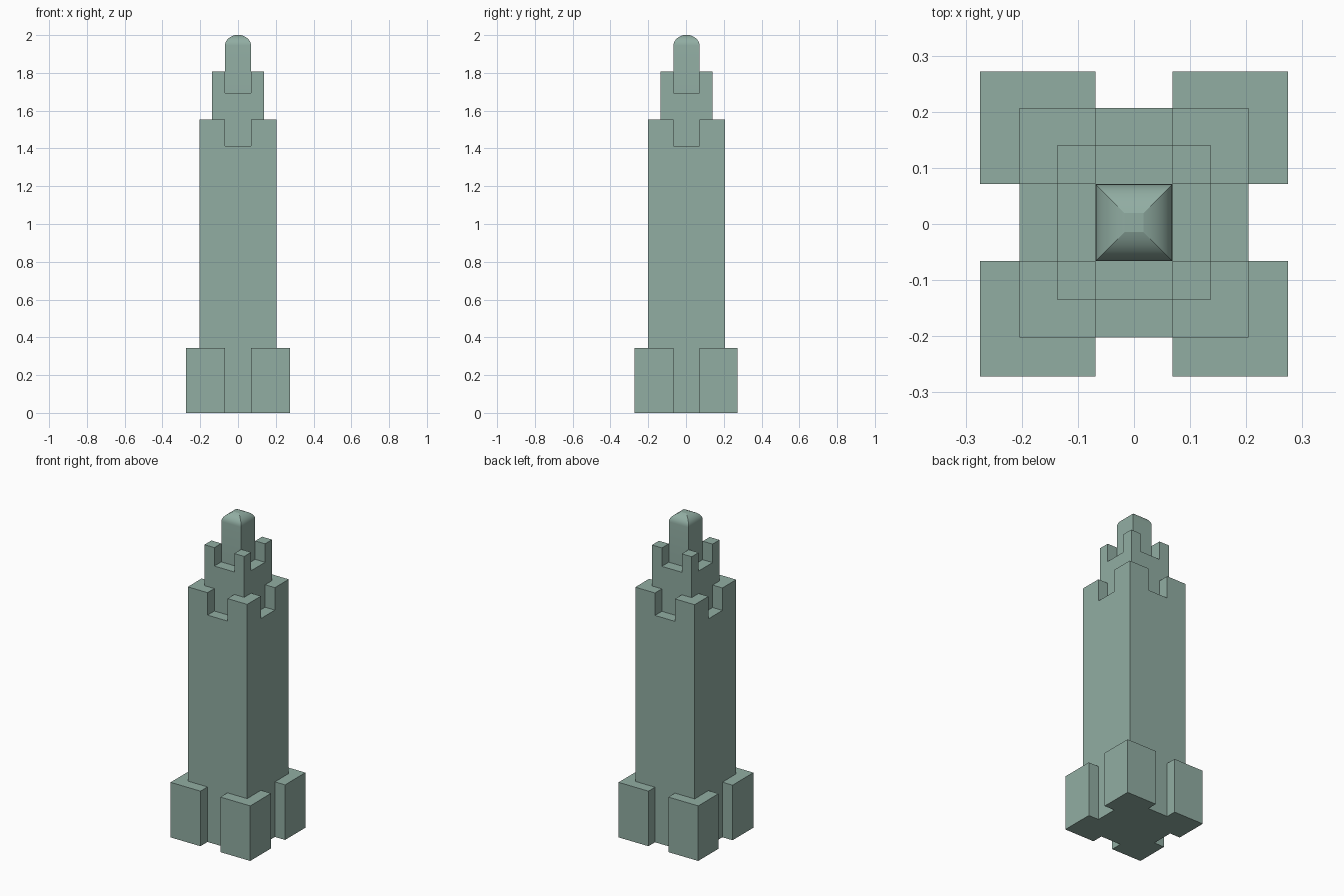
import bpy, bmesh, math

if "Cube" in bpy.data.objects:
    bpy.data.objects.remove(bpy.data.objects["Cube"])

G = 0.0688      # half width of every notch
BODY = 0.2045   # half width of the main shaft
UPPER = 0.137   # half width of the upper stage
CY = 0.0025     # slight y offset of the shaft

stone = bpy.data.materials.new("grey_green_stone")
stone.diffuse_color = (0.285, 0.42, 0.365, 1)
stone.use_nodes = True
stone.node_tree.nodes["Principled BSDF"].inputs["Base Color"].default_value = stone.diffuse_color


def finish(bm, name):
    bmesh.ops.recalc_face_normals(bm, faces=bm.faces)
    me = bpy.data.meshes.new(name)
    bm.to_mesh(me)
    bm.free()
    me.materials.append(stone)
    ob = bpy.data.objects.new(name, me)
    bpy.context.collection.objects.link(ob)
    return ob


def ring(bm, h, z):
    return [bm.verts.new((x * h, y * h + CY, z))
            for x, y in ((-1, -1), (1, -1), (1, 1), (-1, 1))]


def stack(bm, profile):
    """Square rings joined into a closed column."""
    rings = [ring(bm, h, z) for h, z in profile]
    bm.faces.new(rings[0][::-1])
    for a, b in zip(rings, rings[1:]):
        for i in range(4):
            j = (i + 1) % 4
            bm.faces.new((a[i], a[j], b[j], b[i])).smooth = True
    bm.faces.new(rings[-1])


def notched_tier(name, half, z0, z_notch, z_top):
    """Square block with raised corners."""
    bm = bmesh.new()
    stack(bm, [(half, z0), (half, z_notch)])
    for axis in ((1, 0, 0), (0, 1, 0)):
        for s in (-G, G):
            co = [c * s for c in axis]
            co[1] += CY
            bmesh.ops.bisect_plane(bm, geom=bm.verts[:] + bm.edges[:] + bm.faces[:],
                                   plane_co=co, plane_no=axis)
    bm.normal_update()
    corners = []
    for f in bm.faces:
        f.smooth = False
        c = f.calc_center_median()
        if f.normal.z > 0.9 and abs(c.x) > G and abs(c.y - CY) > G:
            corners.append(f)
    up = bmesh.ops.extrude_discrete_faces(bm, faces=corners)["faces"]
    for f in up:
        for v in f.verts:
            v.co.z = z_top
    bmesh.ops.remove_doubles(bm, verts=bm.verts, dist=1e-5)
    bmesh.ops.dissolve_limit(bm, angle_limit=0.01, verts=bm.verts, edges=bm.edges)
    return finish(bm, name)


# Main shaft and upper stage
notched_tier("main_shaft", BODY, 0, 1.413, 1.553)
notched_tier("upper_stage", UPPER, 1.413, 1.693, 1.808)

# Corner buttresses wrapped round the foot of the shaft
OX, OY = 0.2745, 0.2715
for sx in (-1, 1):
    for sy in (-1, 1):
        b, g, o = sy * BODY + CY, sy * G + CY, sy * OY
        pts = [(G, b), (BODY, b), (BODY, g), (OX, g), (OX, o), (G, o)]
        bm = bmesh.new()
        base = bm.faces.new([bm.verts.new((sx * x, y, 0)) for x, y in pts])
        ext = bmesh.ops.extrude_face_region(bm, geom=[base], use_keep_orig=True)["geom"]
        for v in ext:
            if isinstance(v, bmesh.types.BMVert):
                v.co.z = 0.343
        finish(bm, "corner_buttress_%s_%s" % ("right" if sx > 0 else "left",
                                              "back" if sy > 0 else "front"))

# Turret with a four-sided curved cap and small flat top
profile = [(G, 1.693)]
for i in range(8):
    t = math.radians(10 * i)
    profile.append((G - 0.079 * (1 - math.cos(t)), 1.945 + 0.0585 * math.sin(t)))
bm = bmesh.new()
stack(bm, profile)
for e in bm.edges:
    d = e.verts[0].co - e.verts[1].co
    flat_end = any(not f.smooth for f in e.link_faces)
    e.smooth = abs(d.z) < 1e-6 and not flat_end   # keep the hips sharp
finish(bm, "domed_turret")
